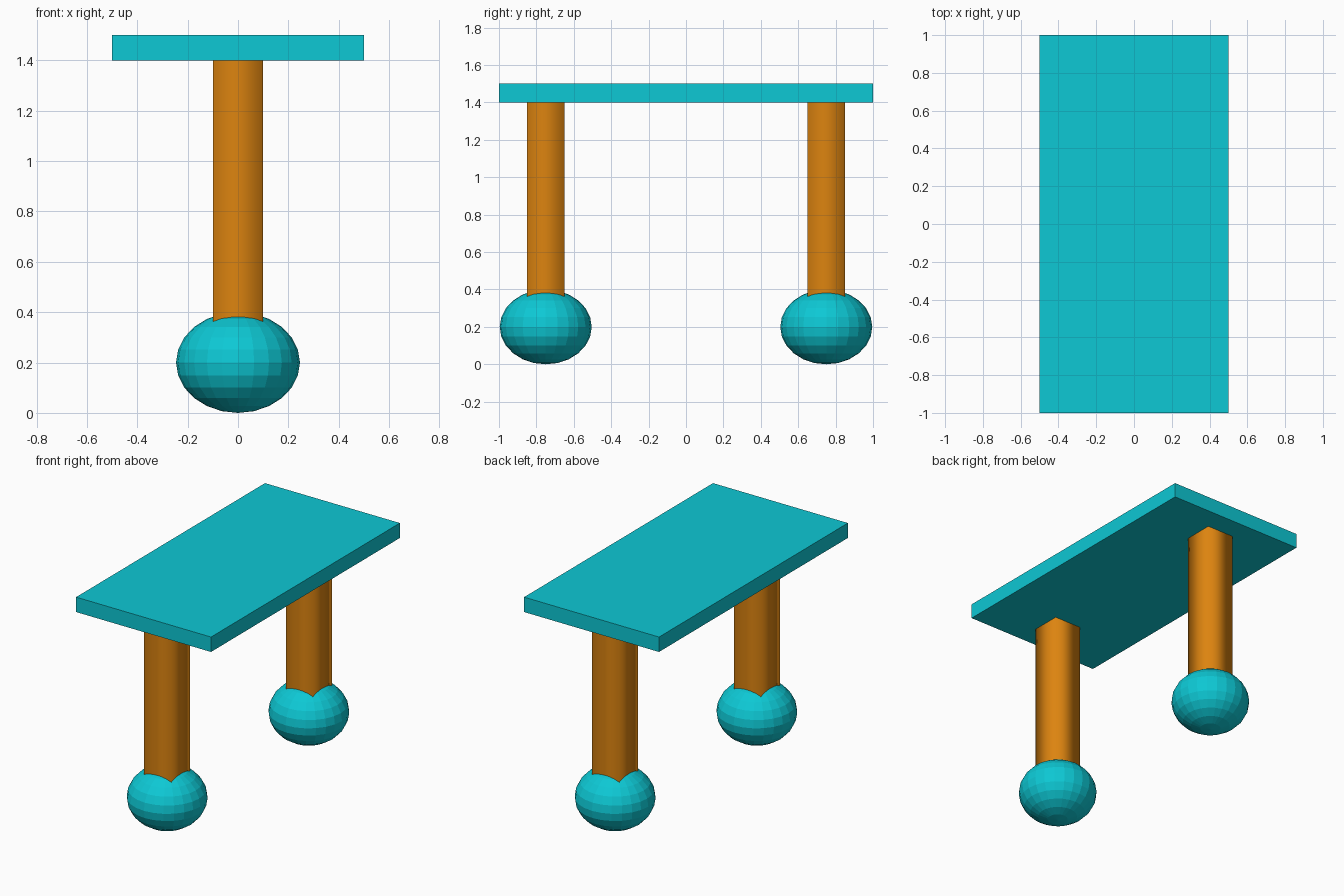
import bpy
import bmesh
from mathutils import Matrix

if "Cube" in bpy.data.objects:
    bpy.data.objects.remove(bpy.data.objects["Cube"])


def material(name, color):
    mat = bpy.data.materials.new(name)
    mat.diffuse_color = color
    mat.use_nodes = True
    mat.node_tree.nodes["Principled BSDF"].inputs["Base Color"].default_value = mat.diffuse_color
    return mat


def add_object(name, bm, mat, location, smooth=False):
    bmesh.ops.recalc_face_normals(bm, faces=bm.faces)
    for face in bm.faces:
        face.smooth = smooth
    mesh = bpy.data.meshes.new(name)
    bm.to_mesh(mesh)
    bm.free()
    mesh.materials.append(mat)
    obj = bpy.data.objects.new(name, mesh)
    obj.location = location
    bpy.context.collection.objects.link(obj)
    return obj


def box(size):
    bm = bmesh.new()
    bmesh.ops.create_cube(bm, size=1, matrix=Matrix.Diagonal((*size, 1)))
    return bm


teal = material("teal", (0.004, 0.58, 0.66, 1))
orange = material("orange", (0.72, 0.23, 0.005, 1))

# Flat rectangular top
add_object("table_top", box((1, 2, 0.1)), teal, (0, 0, 1.45))

for label, y in (("front", -0.75), ("back", 0.75)):
    # Square post with softly shaded corners; its open ends sit in the foot and top
    bm = box((0.2, 0.2, 1.2))
    caps = [f for f in bm.faces if abs(f.normal.z) > 0.5]
    bmesh.ops.delete(bm, geom=caps, context='FACES_ONLY')
    add_object(label + "_leg", bm, orange, (0, y, 0.8), smooth=True)

    # Faceted, slightly squashed ball foot
    bm = bmesh.new()
    bmesh.ops.create_uvsphere(bm, u_segments=24, v_segments=12, radius=1,
                              matrix=Matrix.Diagonal((0.246, 0.246, 0.2, 1)))
    add_object(label + "_foot", bm, teal, (0, y, 0.2))
